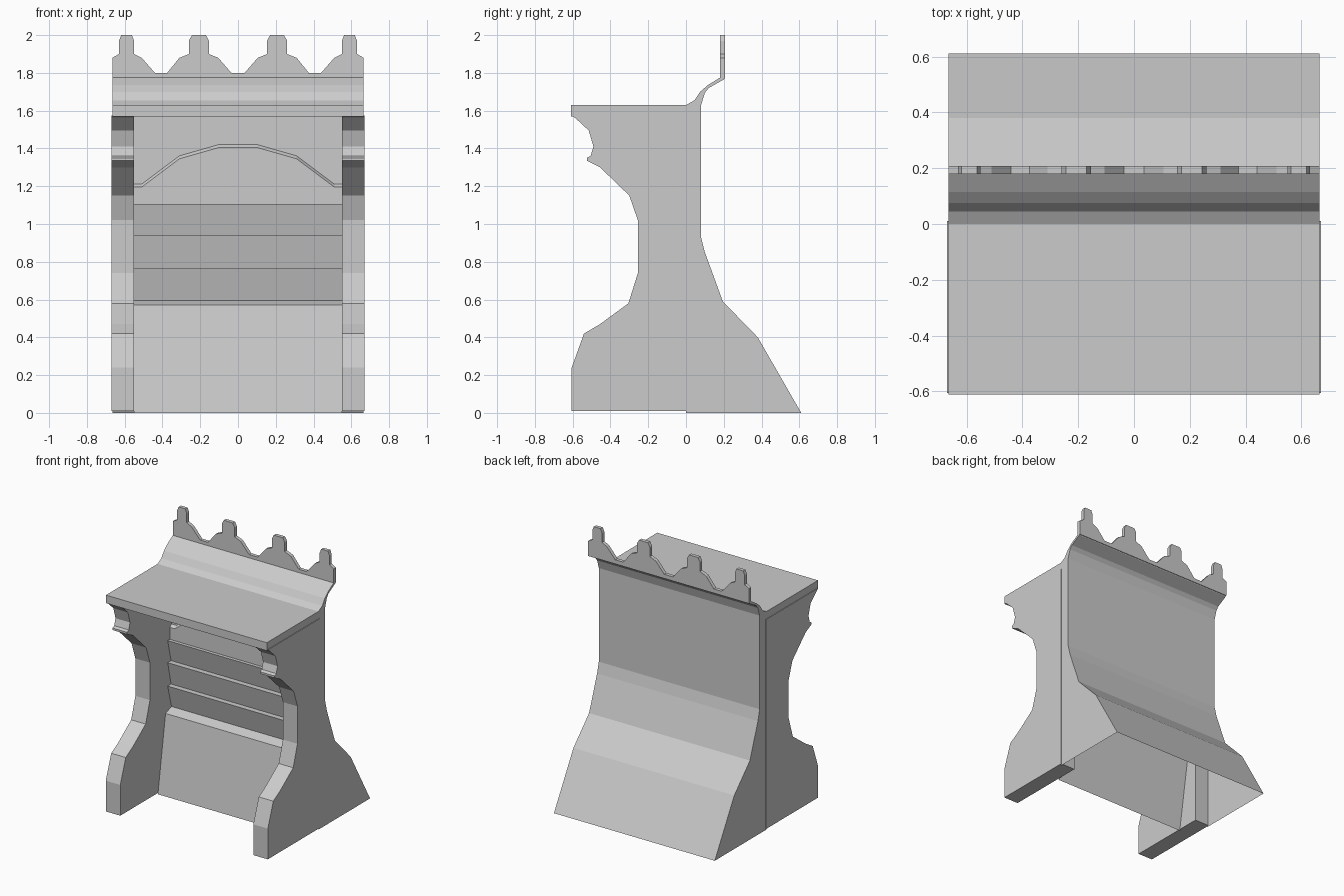
import bpy, bmesh

if "Cube" in bpy.data.objects:
    bpy.data.objects.remove(bpy.data.objects["Cube"])


def finish(bm, name):
    bmesh.ops.remove_doubles(bm, verts=bm.verts, dist=1e-5)
    bmesh.ops.recalc_face_normals(bm, faces=bm.faces)
    mesh = bpy.data.meshes.new(name)
    bm.to_mesh(mesh)
    bm.free()
    obj = bpy.data.objects.new(name, mesh)
    bpy.context.collection.objects.link(obj)
    return obj


def loft(name, loop_a, loop_b, closed=True, caps=True, skip=()):
    """Join two matching outlines with quads, optionally capping the ends."""
    bm = bmesh.new()
    a = [bm.verts.new(p) for p in loop_a]
    b = [bm.verts.new(p) for p in loop_b]
    n = len(a)
    for i in range(n if closed else n - 1):
        if i not in skip:
            j = (i + 1) % n
            bm.faces.new((a[i], a[j], b[j], b[i]))
    if caps:
        bm.faces.new(a)
        bm.faces.new(b[::-1])
    return finish(bm, name)


def along_x(name, profile, x0, x1, **kw):
    return loft(name, [(x0, y, z) for y, z in profile],
                [(x1, y, z) for y, z in profile], **kw)


def mirrored(half):
    """Complete a left-half (x, z) outline across x = 0."""
    return half + [(-x, z) for x, z in reversed(half)]


# Canopy, curved cornice and flared back: one shell, open underneath and in front
body = [(-0.61, 1.57), (-0.61, 1.63), (0.0, 1.63), (0.045, 1.655), (0.075, 1.70),
        (0.115, 1.735), (0.18, 1.775), (0.205, 1.775), (0.20, 1.765),
        (0.12, 1.72), (0.10, 1.695), (0.08, 1.63), (0.08, 0.93), (0.10, 0.85),
        (0.195, 0.59), (0.38, 0.40), (0.61, 0.0), (0.0, 0.0), (0.0, 1.57)]
along_x("canopy_and_back", body, -0.665, 0.665, skip=(16, 17))

# Scrolled side panels
side = [(-0.605, 1.575), (-0.585, 1.56), (-0.515, 1.495), (-0.49, 1.41),
        (-0.505, 1.36), (-0.525, 1.35), (-0.525, 1.335), (-0.455, 1.30),
        (-0.30, 1.15), (-0.255, 1.02), (-0.255, 0.74), (-0.305, 0.58),
        (-0.455, 0.47), (-0.54, 0.42), (-0.605, 0.24), (-0.605, 0.01),
        (0.01, 0.01), (0.01, 1.575)]
for label, s in (("left", -1), ("right", 1)):
    along_x(label + "_side_panel", side, s * 0.55, s * 0.67)

# Sloped kick panel, ledge and overlapping slats
front = [(-0.16, 0.0), (-0.07, 0.57), (0.0, 0.595)]
for bottom, top in ((0.595, 0.765), (0.765, 0.94), (0.94, 1.105)):
    front += [(-0.045, top), (-0.005, top)]
along_x("slatted_front", front, -0.55, 0.55, closed=False, caps=False)

# Recessed wall below the canopy
along_x("recessed_wall", [(0.003, 1.10), (0.003, 1.57)], -0.55, 0.55,
        closed=False, caps=False)

# Raised panel with a bevelled arched top
arch = mirrored([(-0.55, 1.105), (-0.55, 1.195), (-0.51, 1.195),
                 (-0.31, 1.345), (-0.10, 1.405)])
loft("arched_panel", [(x, -0.02, z) for x, z in arch],
     [(x, 0.002, z + (0.016 if z > 1.15 else 0)) for x, z in arch])


# Cresting with four finials
def finial(c, w):
    left = [(-w, 1.90), (-w, 1.97), (-w * 0.7, 2.0)]
    return [(c + x, z) for x, z in mirrored(left)]


crest = mirrored([(-0.665, 1.77), (-0.665, 1.88)] + finial(-0.59, 0.04) +
                 [(-0.51, 1.88), (-0.44, 1.80), (-0.375, 1.80), (-0.31, 1.88)] +
                 finial(-0.207, 0.053) + [(-0.105, 1.88), (-0.035, 1.80)])
loft("finial_cresting", [(x, 0.18, z) for x, z in crest],
     [(x, 0.207, z) for x, z in crest])
